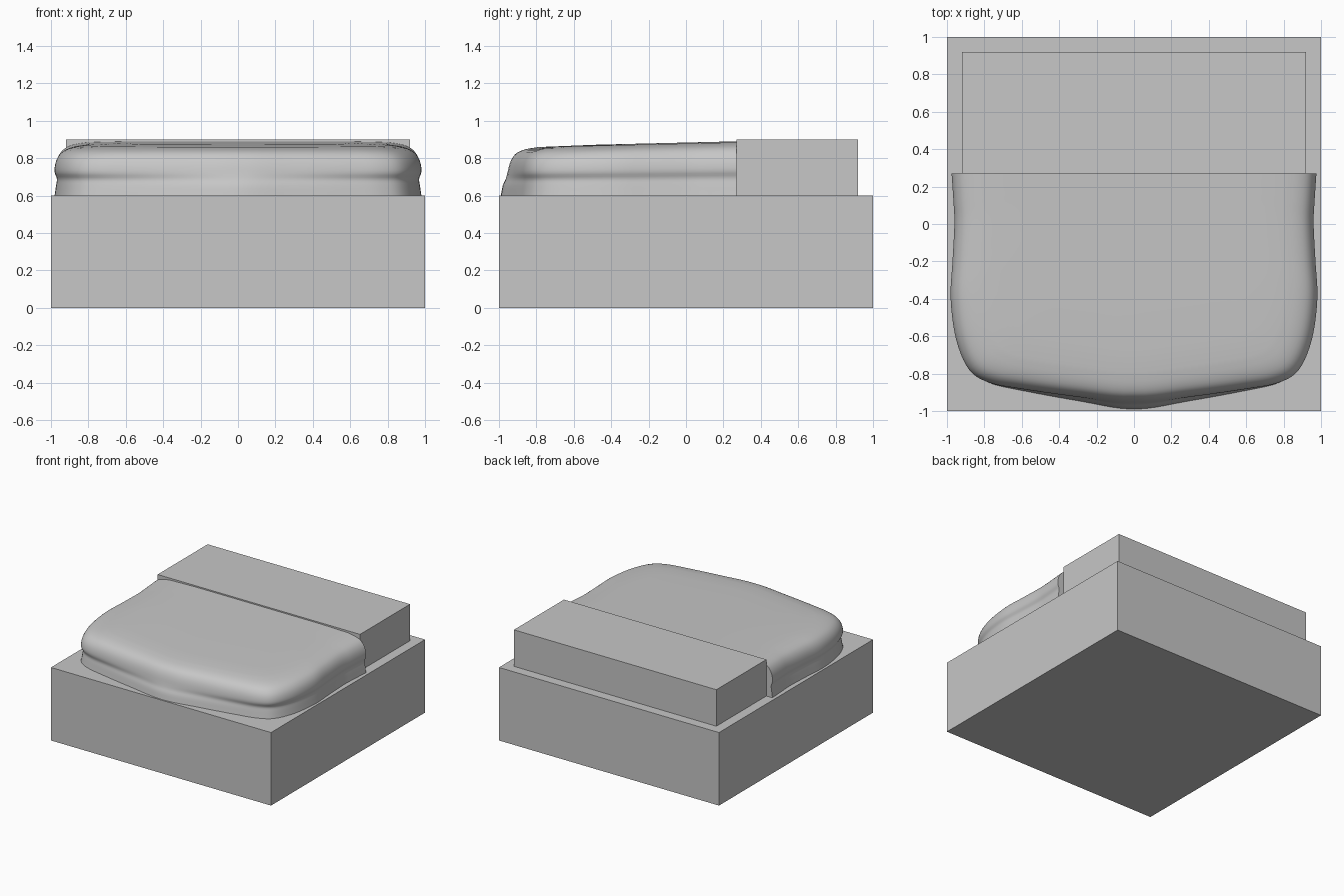
import bpy
import bmesh
from mathutils import Vector

cube = bpy.data.objects.get("Cube")
if cube:
    bpy.data.objects.remove(cube, do_unlink=True)

grey = bpy.data.materials.new("plain grey")
grey.use_nodes = True
grey.diffuse_color = (0.57, 0.57, 0.57, 1)
grey.node_tree.nodes["Principled BSDF"].inputs["Base Color"].default_value = grey.diffuse_color


def add_object(name, bm):
    bmesh.ops.recalc_face_normals(bm, faces=bm.faces)
    mesh = bpy.data.meshes.new(name)
    bm.to_mesh(mesh)
    bm.free()
    mesh.materials.append(grey)
    obj = bpy.data.objects.new(name, mesh)
    bpy.context.collection.objects.link(obj)
    return obj


def add_box(name, low, high):
    bm = bmesh.new()
    low, high = Vector(low), Vector(high)
    for v in bmesh.ops.create_cube(bm, size=1)["verts"]:
        v.co = (low + high) / 2 + v.co * (high - low)
    return add_object(name, bm)


def smooth_path(points, steps):
    """Catmull-Rom curve through the points."""
    pts = [Vector(p) for p in points]
    pts = [2 * pts[0] - pts[1]] + pts + [2 * pts[-1] - pts[-2]]
    path = []
    for a, b, c, d in zip(pts, pts[1:], pts[2:], pts[3:]):
        for i in range(steps):
            t = i / steps
            path.append(b + (c - a) * t / 2 + (a - 2.5 * b + 2 * c - d / 2) * t ** 2
                        + (1.5 * (b - c) + (d - a) / 2) * t ** 3)
    return path + [pts[-2]]


# Plinth and rear block
add_box("base", (-1, -1, 0), (1, 1, 0.6))
add_box("back_block", (-0.92, 0.27, 0.6), (0.92, 0.92, 0.9))

# Cushion outline, rear edge to front centre, then mirrored
BACK = 0.27
half = [(0.975, BACK), (0.965, 0.12), (0.96, 0), (0.97, -0.2), (0.98, -0.4),
        (0.95, -0.62), (0.88, -0.78), (0.77, -0.85), (0.6, -0.89),
        (0.3, -0.945), (0, -0.99)]
outline = smooth_path(half + [(-x, y) for x, y in half[-2::-1]], 5)

# Side profile: height share, side inset, nose inset at the front centre
profile = smooth_path([(0, 0, 0), (0.2, 0.008, 0.01), (0.33, 0.012, 0.025),
                       (0.46, 0, 0.035), (0.62, 0.004, 0.045), (0.76, 0.02, 0.06),
                       (0.87, 0.05, 0.085), (0.94, 0.1, 0.13), (0.98, 0.17, 0.2)], 3)


def top_height(y):
    return 0.262 + 0.028 * (y + 0.9) / (BACK + 0.9)


def ring_point(p, share, side, nose):
    blend = max(0, 1 - abs(p.x) / 0.8)
    front = side + (nose - side) * blend
    depth = BACK - p.y
    x = p.x * (1 - side / 0.98)
    y = BACK - depth * (1 - front / 1.26)
    return Vector((x, y, 0.6 + share * top_height(y)))


bm = bmesh.new()
rings = [[bm.verts.new(ring_point(p, *row)) for p in outline] for row in profile]

# Top: rings shrinking towards the middle of the rear edge
rim = [v.co.copy() for v in rings[-1]]
for scale in (0.88, 0.72, 0.5, 0.25):
    ring = []
    for co in rim:
        y = BACK + (co.y - BACK) * scale
        share = 1 - 0.02 * max(0, (scale - 0.7) / 0.3)
        ring.append(bm.verts.new((co.x * scale, y, 0.6 + share * top_height(y))))
    rings.append(ring)
for low, high in zip(rings, rings[1:]):
    for i in range(len(outline) - 1):
        bm.faces.new((low[i], low[i + 1], high[i + 1], high[i]))
centre = bm.verts.new((0, BACK, 0.6 + top_height(BACK)))
for a, b in zip(rings[-1], rings[-1][1:]):
    bm.faces.new((a, b, centre))

# Flat underside and flat rear
bm.faces.new(rings[0][::-1])
bm.faces.new([r[0] for r in rings] + [centre] + [r[-1] for r in rings[::-1]])
cushion = add_object("cushion", bm)

bpy.ops.object.select_all(action="DESELECT")
cushion.select_set(True)
bpy.context.view_layer.objects.active = cushion
bpy.ops.object.shade_smooth_by_angle()
